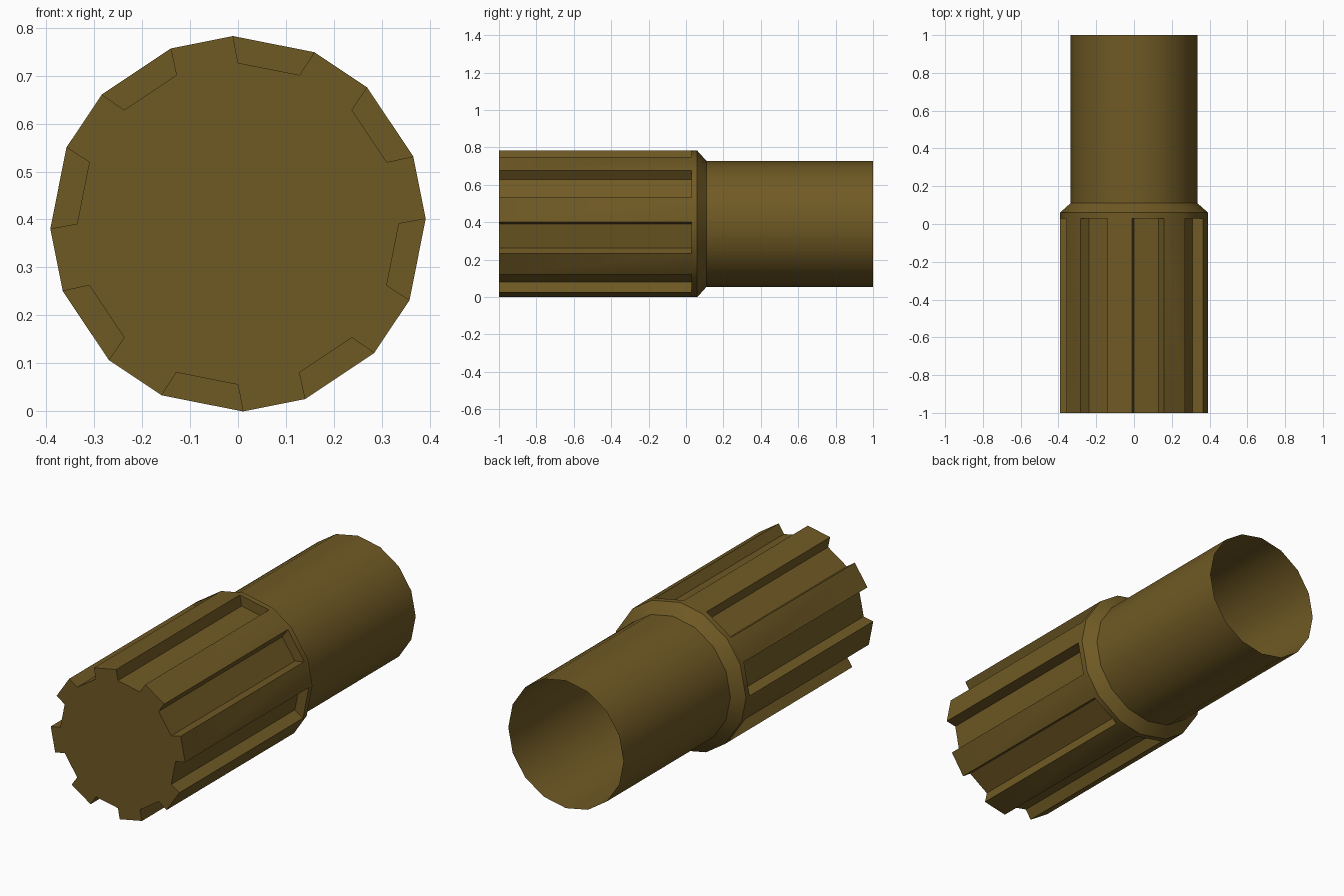
import bpy, bmesh
from math import cos, sin, radians

cube = bpy.data.objects.get("Cube")
if cube:
    bpy.data.objects.remove(cube, do_unlink=True)

OUTER, INNER, CENTRE_Z = 0.392, 0.336, 0.391
GROOVES = 8
STEP = 360 / GROOVES
FLARE = 1.5  # groove walls lean slightly past the floor corners

mat = bpy.data.materials.new("olive_brown")
mat.use_nodes = True
colour = (0.162, 0.102, 0.018, 1)
mat.diffuse_color = colour
mat.node_tree.nodes["Principled BSDF"].inputs["Base Color"].default_value = colour

bm = bmesh.new()


def ring(points, y):
    """Closed loop of vertices from (radius, degrees) pairs."""
    return [bm.verts.new((r * cos(radians(a)), y, CENTRE_Z + r * sin(radians(a))))
            for r, a in points]


def bridge(a, b):
    n = len(a)
    for i in range(n):
        j = (i + 1) % n
        bm.faces.new((a[i], a[j], b[j], b[i]))


# Cross-sections: splined grip, plain collar and sleeve
splined, collar, sleeve = [], [], []
for k in range(GROOVES):
    low, high = k * STEP + STEP / 2, (k + 1) * STEP
    edges = [(OUTER, low - FLARE), (OUTER, high + FLARE)]
    floor = [(INNER, low), (INNER, high)]
    splined += [edges[0], *floor, edges[1]]
    collar += edges
    sleeve += floor

# Splined grip with its flat front cap
front = ring(splined, -1.0)
groove_end = ring(splined, 0.03)
bm.faces.new(front)
bridge(front, groove_end)

# End walls closing the grooves
for k in range(GROOVES):
    bm.faces.new(groove_end[4 * k:4 * k + 4])

# Collar, chamfer and open sleeve
shoulder_start = [v for i, v in enumerate(groove_end) if i % 4 in (0, 3)]
shoulder = ring(collar, 0.06)
neck = ring(sleeve, 0.11)
mouth = ring(sleeve, 1.0)
for a, b in ((shoulder_start, shoulder), (shoulder, neck), (neck, mouth)):
    bridge(a, b)

bmesh.ops.recalc_face_normals(bm, faces=bm.faces)
cap = min(bm.faces, key=lambda f: f.calc_center_median().y)
cap.normal_update()
if cap.normal.y > 0:
    bmesh.ops.reverse_faces(bm, faces=bm.faces)

mesh = bpy.data.meshes.new("splined_sleeve")
bm.to_mesh(mesh)
bm.free()
mesh.materials.append(mat)
obj = bpy.data.objects.new("splined_sleeve", mesh)
bpy.context.collection.objects.link(obj)
bpy.ops.object.select_all(action='DESELECT')
obj.select_set(True)
bpy.context.view_layer.objects.active = obj
bpy.ops.object.shade_smooth_by_angle(angle=radians(30))
